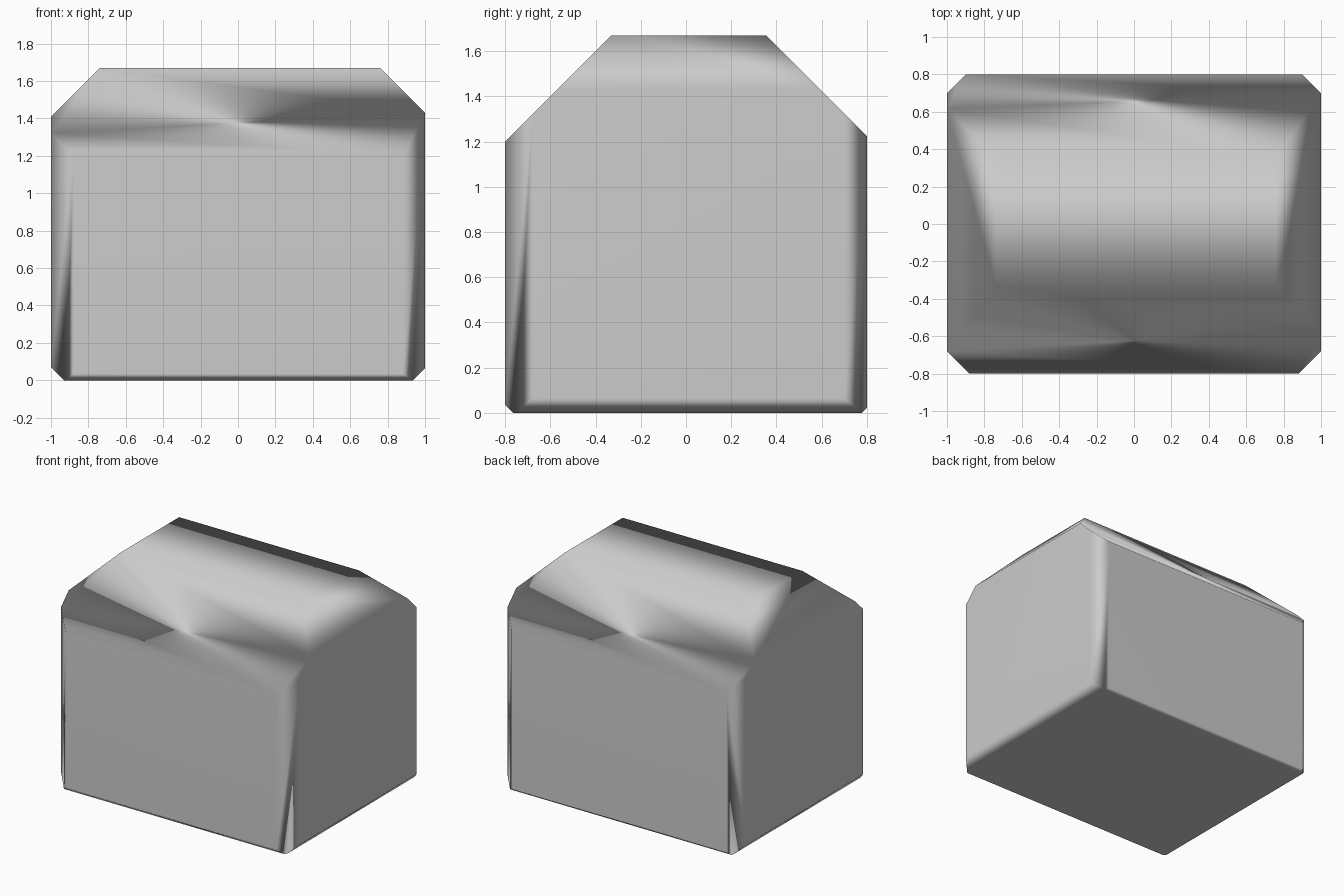
import bpy, bmesh
from mathutils import Vector

if "Cube" in bpy.data.objects:
    bpy.data.objects.remove(bpy.data.objects["Cube"])

W, D, H = 1.0, 0.8, 1.67   # half width, half depth, height

# Block
bm = bmesh.new()
bmesh.ops.create_cube(bm, size=1)
bmesh.ops.scale(bm, vec=(2 * W, 2 * D, H), verts=bm.verts)
bmesh.ops.translate(bm, vec=(0, 0, H / 2), verts=bm.verts)


def chamfer(sx, sy, sz, amount):
    """Slice a 45 degree chamfer off the edge lying in the given direction."""
    n = Vector((sx, sy, sz)).normalized()
    edge = Vector((sx * W, sy * D, H if sz > 0 else 0))
    if sz == 0:
        point = edge - Vector((sx * amount, 0, 0))
    else:
        point = edge - Vector((0, 0, sz * amount))
    res = bmesh.ops.bisect_plane(
        bm, geom=bm.verts[:] + bm.edges[:] + bm.faces[:], dist=1e-5,
        plane_co=point, plane_no=n, clear_outer=True)
    cut = [g for g in res["geom_cut"] if isinstance(g, bmesh.types.BMEdge)]
    bmesh.ops.contextual_create(bm, geom=cut)


# Roof slopes: front, back, left, right
for c in ((0, -1, 1, .47), (0, 1, 1, .445), (-1, 0, 1, .26), (1, 0, 1, .24)):
    chamfer(*c)
# Upright corners
for sx in (-1, 1):
    chamfer(sx, -1, 0, .12)
    chamfer(sx, 1, 0, .10)
# Bottom edges
for c in ((0, -1, -1, .035), (0, 1, -1, .022), (-1, 0, -1, .07), (1, 0, -1, .065)):
    chamfer(*c)

bmesh.ops.recalc_face_normals(bm, faces=bm.faces)
for f in bm.faces:
    f.smooth = True

mesh = bpy.data.meshes.new("chamfered_block")
bm.to_mesh(mesh)
bm.free()
block = bpy.data.objects.new("chamfered_block", mesh)
bpy.context.collection.objects.link(block)

# Keep big faces flat while bevels blend smoothly
mod = block.modifiers.new("weighted", 'WEIGHTED_NORMAL')
mod.weight = 75
